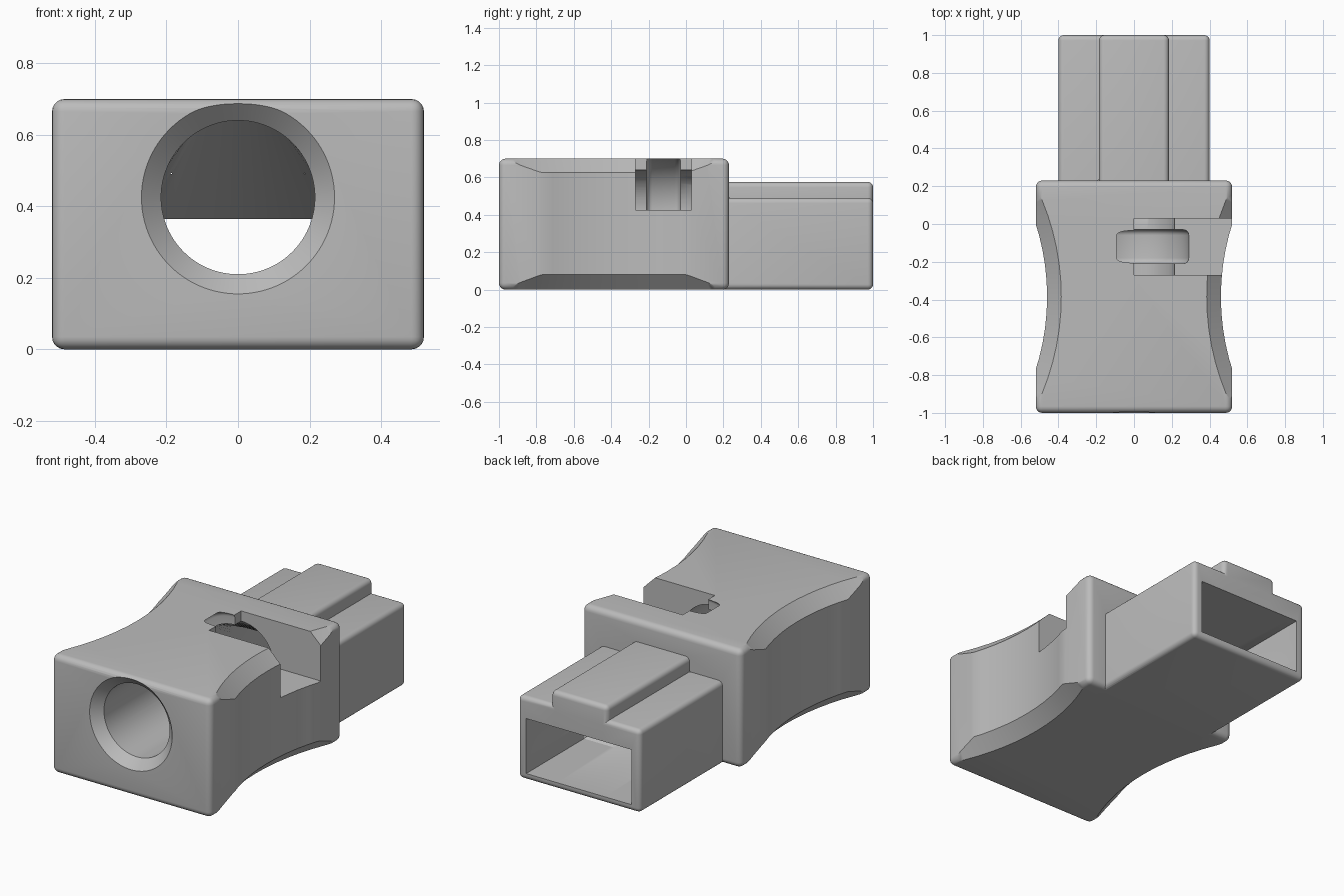
import bpy, bmesh
from math import sin, cos, pi
from mathutils import Vector

cube = bpy.data.objects.get("Cube")
if cube:
    bpy.data.objects.remove(cube)

grey = bpy.data.materials.new("mid_grey")
grey.use_nodes = True
grey.diffuse_color = (0.5, 0.5, 0.5, 1)
grey.node_tree.nodes["Principled BSDF"].inputs["Base Color"].default_value = (0.5, 0.5, 0.5, 1)


def finish(name, bm):
    bmesh.ops.recalc_face_normals(bm, faces=bm.faces)
    mesh = bpy.data.meshes.new(name)
    bm.to_mesh(mesh)
    bm.free()
    mesh.materials.append(grey)
    obj = bpy.data.objects.new(name, mesh)
    bpy.context.collection.objects.link(obj)
    return obj


def box(name, low, high, radius=0):
    """Box between two corners, with optional rounded edges."""
    bm = bmesh.new()
    bmesh.ops.create_cube(bm, size=1)
    low, high = Vector(low), Vector(high)
    for v in bm.verts:
        v.co = (low + high) / 2 + v.co * (high - low)
    if radius:
        bmesh.ops.bevel(bm, geom=bm.edges[:], offset=radius, segments=5,
                        profile=0.5, affect='EDGES')
    return finish(name, bm)


def loft(name, rings):
    """Closed skin through rings of equal point count."""
    bm = bmesh.new()
    loops = [[bm.verts.new(p) for p in ring] for ring in rings]
    for a, b in zip(loops, loops[1:]):
        for i in range(len(a)):
            j = (i + 1) % len(a)
            bm.faces.new((a[i], a[j], b[j], b[i]))
    bm.faces.new(loops[0])
    bm.faces.new(loops[-1])
    return finish(name, bm)


N = 96
ANGLES = [2 * pi * i / N for i in range(N)]
AXIS_Z = 0.425


def circle_y(y, r):
    return [(r * cos(a), y, AXIS_Z + r * sin(a)) for a in ANGLES]


def rectangle_y(y, half_x, z0, z1):
    ring = []
    for a in ANGLES:
        s = max(abs(cos(a)), abs(sin(a)))
        ring.append((half_x * cos(a) / s, y, (z0 + z1) / 2 + (z1 - z0) / 2 * sin(a) / s))
    return ring


def circle_z(x, y, z, r):
    return [(x + r * cos(a), y + r * sin(a), z) for a in ANGLES]


def combine(target, tool, operation):
    tool.hide_render = True
    mod = target.modifiers.new(operation, 'BOOLEAN')
    mod.operation = operation
    mod.solver = 'EXACT'
    mod.object = tool
    bpy.context.view_layer.objects.active = target
    bpy.ops.object.modifier_apply(modifier=mod.name)
    bpy.data.objects.remove(tool)


# Grip block with rounded edges
body = box("connector_body", (-0.52, -1, 0), (0.52, 0.23, 0.7), 0.035)

# Concave finger grips with chamfered rims, one on each side
for side in (-1, 1):
    x, y = side * 1.725, -0.385
    grip = loft("grip_cutter", [circle_z(x, y, -0.02, 1.36), circle_z(x, y, 0.08, 1.265),
                                circle_z(x, y, 0.625, 1.265), circle_z(x, y, 0.72, 1.36)])
    # Finer steps come from turning the rings so that vertices straddle the waist
    combine(body, grip, 'DIFFERENCE')

# Rectangular nozzle and its raised ridge
combine(body, box("nozzle", (-0.4, 0.1, 0), (0.4, 1, 0.49), 0.028), 'UNION')
combine(body, box("ridge", (-0.185, 0.1, 0.3), (0.185, 1, 0.575), 0.028), 'UNION')

# Through passage: countersink, round bore, then blend to a rectangle
passage = loft("passage_cutter", [
    circle_y(-1.02, 0.29), circle_y(-0.945, 0.215), circle_y(0.03, 0.215),
    rectangle_y(0.46, 0.345, 0.04, 0.365), rectangle_y(1.05, 0.345, 0.04, 0.365)])
combine(body, passage, 'DIFFERENCE')

# Side-entry notch
combine(body, box("notch_cutter", (0, -0.27, AXIS_Z), (0.6, 0.03, 0.8)), 'DIFFERENCE')

# Rounded ring groove that breaks out through the top
groove = [circle_y(-0.12 - 0.09, 0.2)]
for k in range(7):
    t = pi / 2 * k / 6
    groove.append(circle_y(-0.18 - 0.03 * cos(t), 0.26 + 0.03 * sin(t)))
for k in range(7):
    t = pi / 2 * k / 6
    groove.append(circle_y(-0.06 + 0.03 * sin(t), 0.26 + 0.03 * cos(t)))
groove.append(circle_y(-0.03, 0.2))
combine(body, loft("groove_cutter", groove), 'DIFFERENCE')

bpy.ops.object.select_all(action='DESELECT')
body.select_set(True)
bpy.context.view_layer.objects.active = body
bpy.ops.object.shade_smooth_by_angle(angle=pi / 7)
